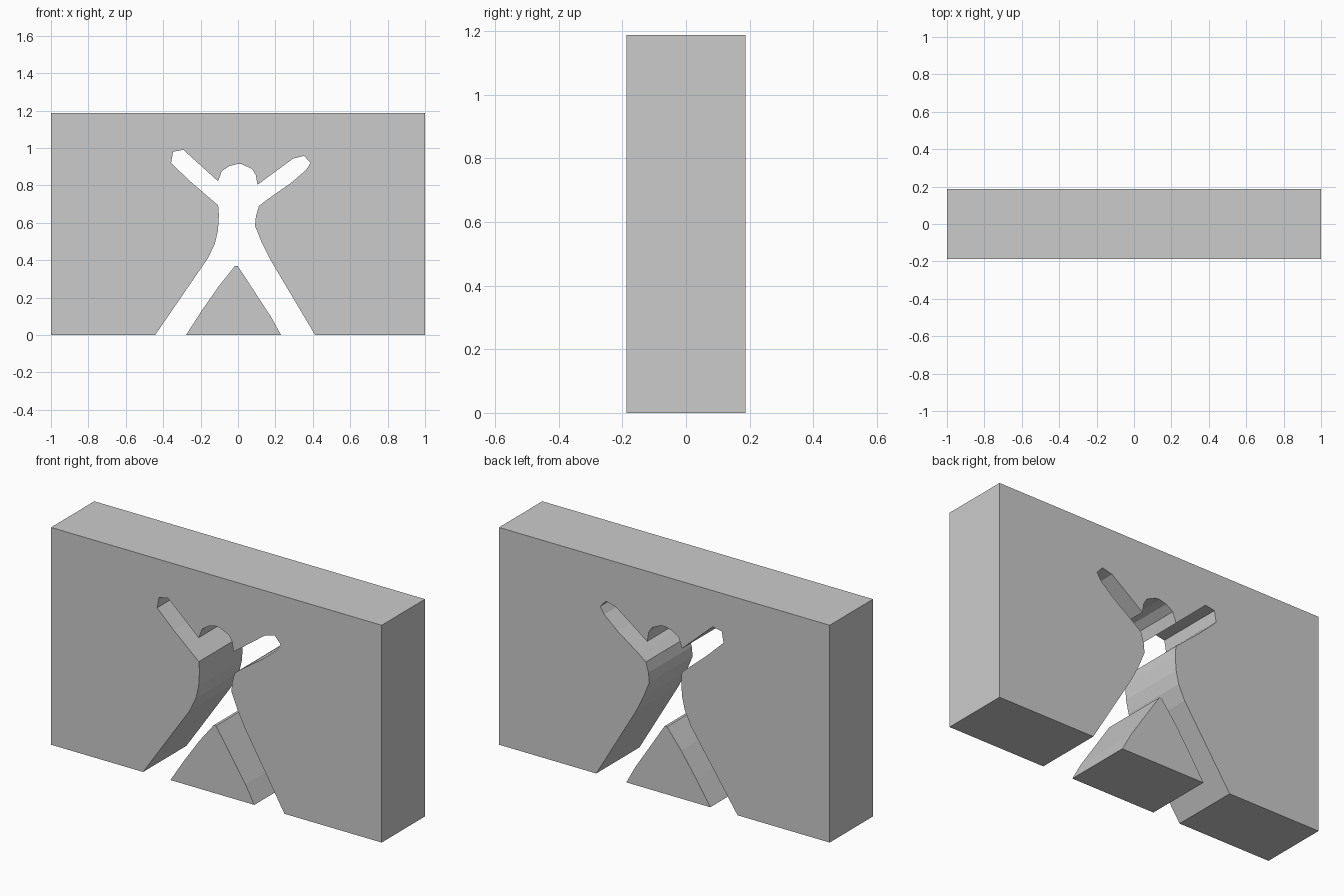
import bpy, bmesh

if "Cube" in bpy.data.objects:
    bpy.data.objects.remove(bpy.data.objects["Cube"])

HALF_DEPTH = 0.187
HEIGHT = 1.188


def extrude_profile(name, profile):
    """Solid made from an (x, z) outline swept from front to back."""
    bm = bmesh.new()
    face = bm.faces.new([bm.verts.new((x, -HALF_DEPTH, z)) for x, z in profile])
    swept = bmesh.ops.extrude_face_region(bm, geom=[face])["geom"]
    verts = [v for v in swept if isinstance(v, bmesh.types.BMVert)]
    bmesh.ops.translate(bm, verts=verts, vec=(0, 2 * HALF_DEPTH, 0))
    bmesh.ops.recalc_face_normals(bm, faces=bm.faces)
    # triangulate the concave front and back faces cleanly
    bmesh.ops.triangulate(bm, faces=[f for f in bm.faces if len(f.verts) > 4],
                          ngon_method='EAR_CLIP')
    mesh = bpy.data.meshes.new(name)
    bm.to_mesh(mesh)
    bm.free()
    obj = bpy.data.objects.new(name, mesh)
    bpy.context.collection.objects.link(obj)
    return obj


# Opening outline: left leg and waist, left arm, head, right arm, right waist and leg
left_side = [(-.443, 0), (-.16, .412), (-.123, .49), (-.107, .56), (-.102, .64), (-.106, .693)]
left_arm = [(-.257, .823), (-.358, .92), (-.347, .98), (-.292, .99), (-.107, .822)]
head = [(-.086, .877), (-.045, .904), (-.005, .914), (.02, .913), (.075, .888), (.095, .856)]
right_arm = [(.104, .803), (.294, .943), (.353, .958), (.388, .92), (.364, .882),
             (.283, .813), (.16, .727)]
right_side = [(.112, .69), (.096, .636), (.091, .583), (.128, .492), (.171, .406), (.412, 0)]

# Wall block with the figure-shaped opening running out at the bottom
opening = left_side + left_arm + head + right_arm + right_side
extrude_profile("wall", [(-1, 0)] + opening + [(1, 0), (1, HEIGHT), (-1, HEIGHT)])

# Loose wedge standing between the legs
extrude_profile("wedge_between_legs", [(-.278, 0), (-.19, .136), (-.102, .262), (-.016, .37),
                                       (-.002, .37), (.176, .098), (.23, 0)])
